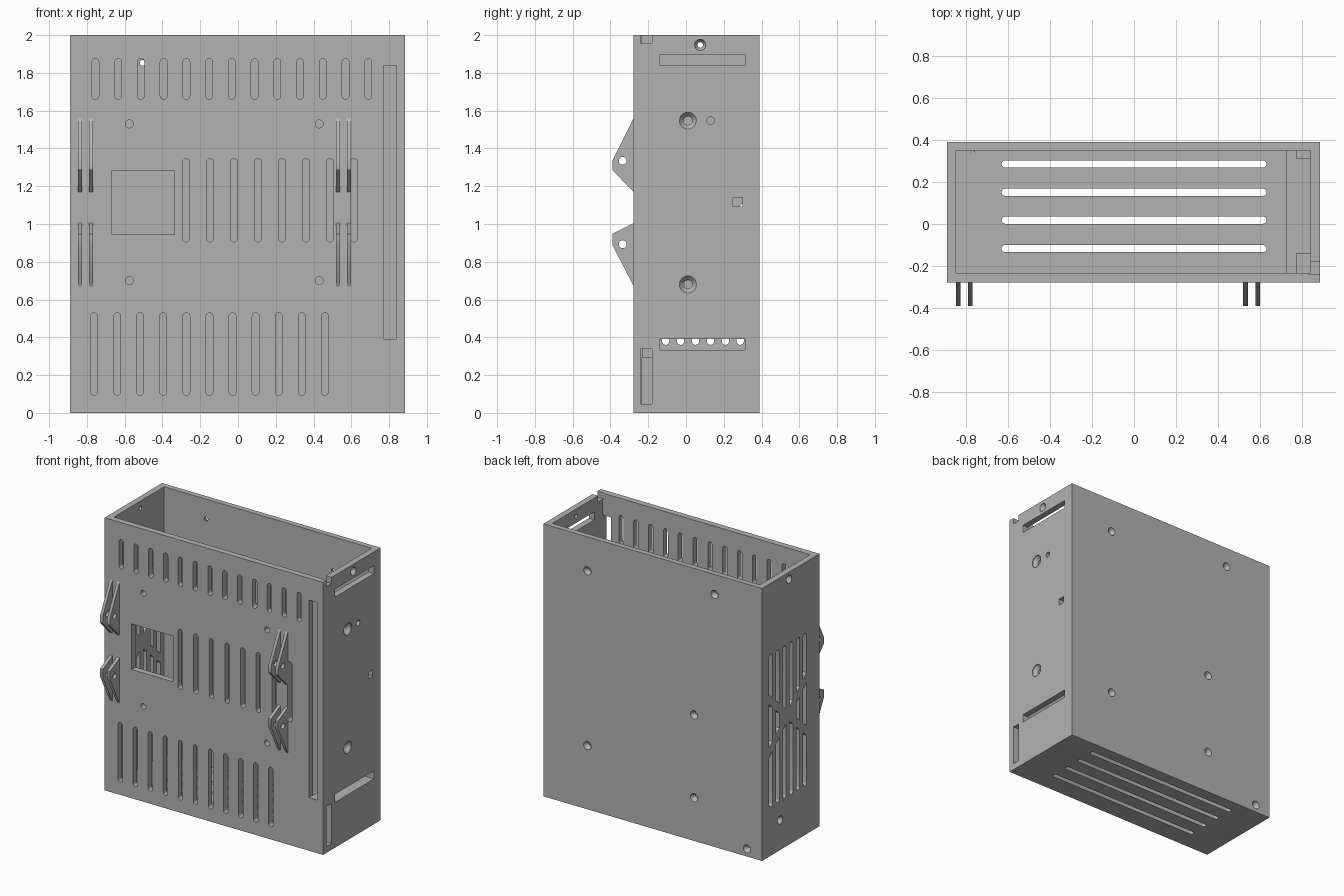
import bpy, bmesh, math
from mathutils import Vector

if "Cube" in bpy.data.objects:
    bpy.data.objects.remove(bpy.data.objects["Cube"])

grey = bpy.data.materials.new("light grey")
grey.diffuse_color = (0.45, 0.45, 0.45, 1)
grey.use_nodes = True
grey.node_tree.nodes["Principled BSDF"].inputs["Base Color"].default_value = grey.diffuse_color

# Outer box and inner cavity limits
X0, X1, Y0, Y1, T = -0.89, 0.885, -0.277, 0.39, 0.045


def place(axis, u, v, d):
    return {"x": (d, u, v), "y": (u, d, v), "z": (u, v, d)}[axis]


def loft(bm, axis, pts, stations, centre=(0, 0)):
    """Prism through (depth, scale) stations, scaled around a centre."""
    cu, cv = centre
    rings = [[bm.verts.new(place(axis, cu + (u - cu) * s, cv + (v - cv) * s, d)) for u, v in pts]
             for d, s in stations]
    n = len(pts)
    for a, b in zip(rings, rings[1:]):
        for i in range(n):
            bm.faces.new((a[i], a[(i + 1) % n], b[(i + 1) % n], b[i]))
    bm.faces.new(rings[0])
    bm.faces.new(rings[-1])


def rect(u0, u1, v0, v1):
    return [(u0, v0), (u1, v0), (u1, v1), (u0, v1)]


def circle(u, v, r, n=24):
    return [(u + r * math.cos(2 * math.pi * i / n), v + r * math.sin(2 * math.pi * i / n)) for i in range(n)]


def arc(u, v, r, a0, n=8):
    return [(u + r * math.cos(a0 + math.pi * i / n), v + r * math.sin(a0 + math.pi * i / n)) for i in range(n + 1)]


def upright_slot(u, r, v0, v1):
    return arc(u, v1 - r, r, 0) + arc(u, v0 + r, r, math.pi)


def flat_slot(u0, u1, v, r):
    return arc(u1 - r, v, r, -math.pi / 2) + arc(u0 + r, v, r, math.pi / 2)


def finish(bm, name):
    bmesh.ops.recalc_face_normals(bm, faces=bm.faces[:])
    me = bpy.data.meshes.new(name)
    bm.to_mesh(me)
    bm.free()
    ob = bpy.data.objects.new(name, me)
    me.materials.append(grey)
    bpy.context.collection.objects.link(ob)
    return ob


def box(name, x0, x1, y0, y1, z0, z1):
    bm = bmesh.new()
    loft(bm, "z", rect(x0, x1, y0, y1), [(z0, 1), (z1, 1)])
    return finish(bm, name)


def cut(ob, cutter):
    mod = ob.modifiers.new("cut", "BOOLEAN")
    mod.operation, mod.solver, mod.object = "DIFFERENCE", "EXACT", cutter
    bpy.context.view_layer.objects.active = ob
    bpy.ops.object.modifier_apply(modifier=mod.name)
    bpy.data.objects.remove(cutter)


# Open-topped case
case = box("case", X0, X1, Y0, Y1, 0, 2)
cut(case, box("cavity", X0 + T, X1 - T, Y0 + T, Y1 - 0.04, T, 2.2))

bm = bmesh.new()
front = [(Y0 - 0.03, 1), (Y0 + T + 0.01, 1)]
right = [(X1 - T - 0.01, 1), (X1 + 0.03, 1)]
left = [(X0 - 0.03, 1), (X0 + T + 0.01, 1)]

# Front vents, window, screw holes and tall slot
for count, start, step, z0, z1 in ((13, -0.755, 0.1204, 1.66, 1.875),
                                   (8, -0.275, 0.127, 0.905, 1.345),
                                   (11, -0.762, 0.1222, 0.093, 0.53)):
    for i in range(count):
        loft(bm, "y", upright_slot(start + i * step, 0.018, z0, z1), front)
loft(bm, "y", rect(-0.67, -0.335, 0.945, 1.28), front)
loft(bm, "y", rect(0.77, 0.84, 0.39, 1.84), front)
for x in (-0.575, 0.43):
    for z in (0.70, 1.53):
        loft(bm, "y", circle(x, z, 0.021), front)

# Floor vents
for y in (0.285, 0.151, 0.018, -0.117):
    loft(bm, "z", flat_slot(-0.63, 0.63, y, 0.017), [(-0.05, 1), (T + 0.02, 1)])

# Right wall slots, notch and square hole
for r in (rect(-0.137, 0.312, 1.84, 1.898), rect(-0.137, 0.312, 0.333, 0.392),
          rect(-0.238, -0.18, 0.047, 0.34), rect(-0.238, -0.18, 1.955, 2.05),
          rect(0.25, 0.298, 1.092, 1.14)):
    loft(bm, "x", r, right)
loft(bm, "x", circle(0.13, 1.547, 0.02), right)


# Countersunk screw holes: the surface depth and the inward direction
def countersink(axis, u, v, r, surface, inward):
    st = [(surface - inward * 0.03, 1), (surface + inward * 0.005, 1),
          (surface + inward * 0.03, 0.5), (surface + inward * 0.06, 0.5)]
    loft(bm, axis, circle(u, v, r), st, (u, v))


for y, z, r in ((0.01, 1.547, 0.045), (0.01, 0.68, 0.045), (0.075, 1.948, 0.03)):
    countersink("x", y, z, r, X1, -1)
for y, z in ((0.075, 1.948), (0.18, 0.22)):
    countersink("x", y, z, 0.03, X0, 1)
for x, z in ((0.528, 1.75), (-0.505, 1.853), (-0.339, 0.925), (-0.339, 0.317), (0.528, 0.468), (-0.768, 0.056)):
    countersink("y", x, z, 0.03, Y1, -1)

# Left wall vents, interrupted by a crossed pair of struts
MID, SLOPE, HALF, R = 0.955, 0.9, 0.035, 0.019
for i in range(6):
    dy = (i - 2.5) * 0.079
    y = 0.09 + dy
    a, b = abs(dy - R) * SLOPE, abs(dy + R) * SLOPE
    loft(bm, "x", arc(y, 1.48 - R, R, 0) + [(y - R, MID + a + HALF), (y + R, MID + b + HALF)], left)
    loft(bm, "x", arc(y, 0.36 + R, R, math.pi) + [(y + R, MID - b - HALF), (y - R, MID - a - HALF)], left)
    if min(a, b) > HALF:
        a, b = a - HALF, b - HALF
        loft(bm, "x", [(y - R, MID - a), (y + R, MID - b), (y + R, MID + b), (y - R, MID + a)], left)
cut(case, finish(bm, "openings"))

# Inner compartment at the lower right
yi0, yi1, xi1 = Y0 + T, Y1 - 0.04, X1 - T
box("partition", 0.725, 0.77, yi0, yi1, T, 0.29)
box("shelf", 0.725, xi1, yi0, yi1, 0.29, 0.333)
box("shelf_front_stop", 0.77, xi1, yi0, -0.137, 0.333, 0.39)
box("shelf_back_stop", 0.77, xi1, 0.312, yi1, 0.333, 0.39)

# Paired mounting lugs on the front
profiles = {
    "upper_lug": ([(Y0, 1.56), (-0.39, 1.335), (-0.39, 1.285), (Y0, 1.17)], (-0.335, 1.335)),
    "lower_lug": ([(Y0, 1.005), (-0.39, 0.948), (-0.39, 0.89), (Y0, 0.67)], (-0.335, 0.893)),
}
for name, (pts, hole) in profiles.items():
    for x in (-0.836, -0.778, 0.53, 0.588):
        bm = bmesh.new()
        loft(bm, "x", pts, [(x - 0.011, 1), (x + 0.011, 1)])
        lug = finish(bm, name)
        bm = bmesh.new()
        loft(bm, "x", circle(*hole, 0.021), [(x - 0.05, 1), (x + 0.05, 1)])
        cut(lug, finish(bm, "lug_hole"))

# Smooth the round holes, keep the edges sharp
for ob in bpy.context.collection.objects:
    ob.select_set(True)
bpy.context.view_layer.objects.active = case
bpy.ops.object.shade_smooth_by_angle(angle=math.radians(30))
